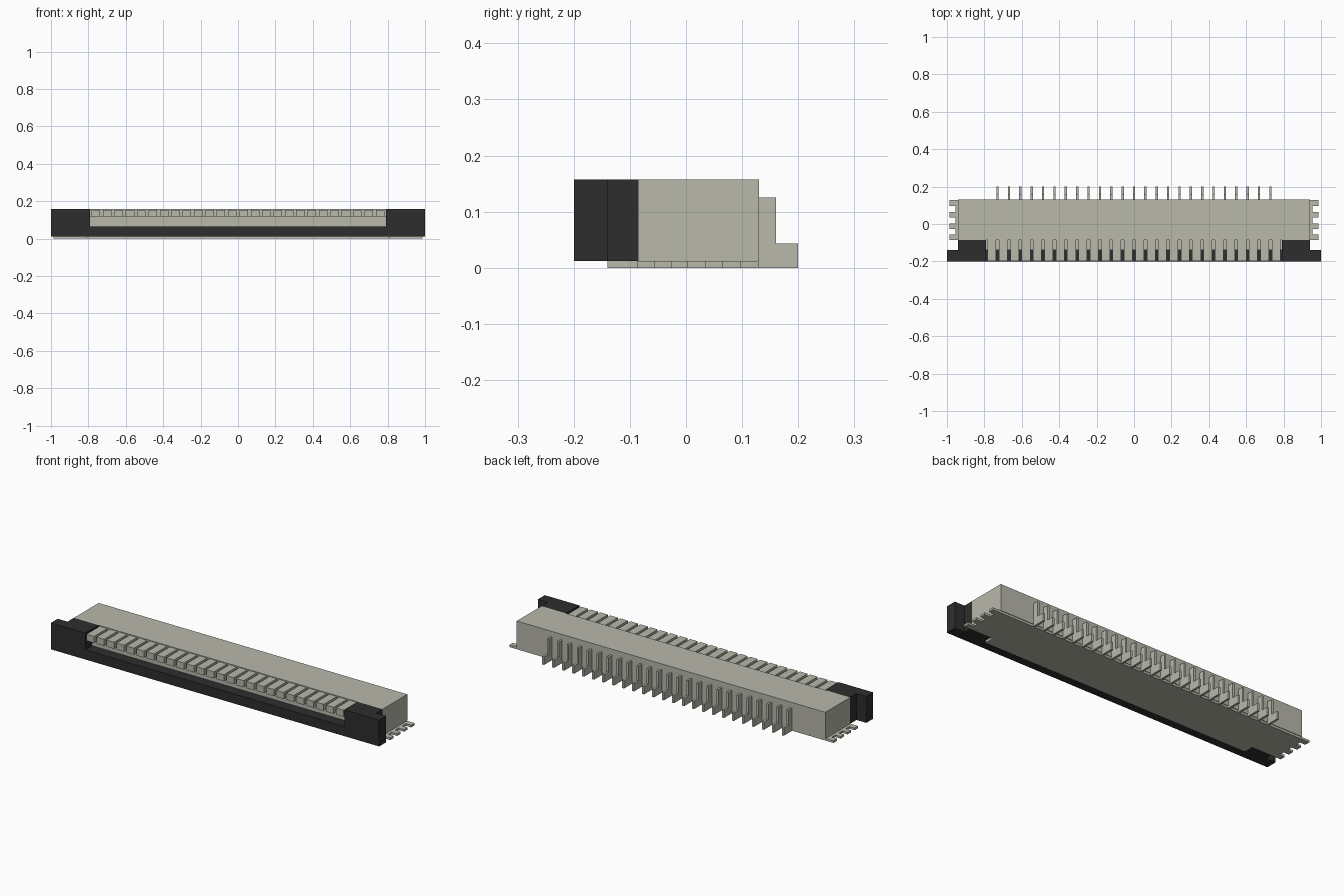
import bpy, bmesh

if "Cube" in bpy.data.objects:
    bpy.data.objects.remove(bpy.data.objects["Cube"], do_unlink=True)


def make_material(name, rgb):
    mat = bpy.data.materials.new(name)
    mat.use_nodes = True
    col = (*rgb, 1.0)
    mat.diffuse_color = col
    bsdf = next(n for n in mat.node_tree.nodes if n.type == 'BSDF_PRINCIPLED')
    bsdf.inputs["Base Color"].default_value = col
    bsdf.inputs["Roughness"].default_value = 0.6
    return mat


GREY = make_material("warm_grey", (0.48, 0.48, 0.41))
BLACK = make_material("soft_black", (0.027, 0.027, 0.027))


def prism(name, points, axis, lo, hi, mat):
    """Extrude a flat outline along x, y or z; points use the other two axes in order."""
    def place(a, b, c):
        return {'x': (c, a, b), 'y': (a, c, b), 'z': (a, b, c)}[axis]
    bm = bmesh.new()
    face = bm.faces.new([bm.verts.new(place(a, b, lo)) for a, b in points])
    ext = bmesh.ops.extrude_face_region(bm, geom=[face])
    top = [g for g in ext["geom"] if isinstance(g, bmesh.types.BMVert)]
    bmesh.ops.translate(bm, verts=top, vec=place(0, 0, hi - lo))
    bmesh.ops.recalc_face_normals(bm, faces=bm.faces)
    mesh = bpy.data.meshes.new(name)
    bm.to_mesh(mesh)
    bm.free()
    mesh.materials.append(mat)
    obj = bpy.data.objects.new(name, mesh)
    bpy.context.collection.objects.link(obj)
    return obj


def rect(x0, x1, y0, y1):
    return [(x0, y0), (x1, y0), (x1, y1), (x0, y1)]


def row(obj, count, pitch):
    arr = obj.modifiers.new("row", 'ARRAY')
    arr.count = count
    arr.use_relative_offset = False
    arr.use_constant_offset = True
    arr.constant_offset_displace = (pitch, 0, 0)


FLOOR, TOP = 0.012, 0.157
PITCH = 0.0608

# Housing block and the lower contact ledge below the fingers
prism("housing", rect(-0.94, 0.94, -0.085, 0.13), 'z', FLOOR, TOP, GREY)
prism("contact_ledge", rect(-0.79, 0.79, -0.14, -0.085), 'z', FLOOR, 0.117, GREY)

# Row of upper fingers reaching forward from the housing
finger = prism("finger_row", rect(-0.783, -0.737, -0.199, -0.085), 'z', 0.117, 0.153, GREY)
row(finger, 26, PITCH)

# Locking bar: front view outline is a shallow U
prism("locking_bar", [(-1, FLOOR), (1, FLOOR), (1, TOP), (0.79, TOP), (0.79, 0.065),
                      (-0.79, 0.065), (-0.79, TOP), (-1, TOP)], 'y', -0.2, -0.14, BLACK)

# Arms joining the locking bar to the housing
for side, s in (("left", 1), ("right", -1)):
    prism(side + "_arm", rect(s * 0.79, s * 0.94, -0.14, -0.085), 'z', FLOOR, TOP, BLACK)

# Base plate with toothed solder tabs on both ends
half = [(0.81, -0.14), (0.81, -0.086)]
for y0, y1 in ((-0.086, -0.056), (-0.026, 0.004), (0.035, 0.065), (0.097, 0.127)):
    if y0 > -0.08:
        half.append((0.955, y0))
    half += [(0.987, y0), (0.987, y1)]
    if y1 < 0.12:
        half.append((0.955, y1))
outline = half + [(-x, y) for x, y in reversed(half)]
prism("base_plate", outline, 'z', 0.0, FLOOR, GREY)

# L-shaped solder pins along the back
pin = prism("pin_row", [(0.128, 0), (0.2, 0), (0.2, 0.043), (0.16, 0.043),
                        (0.16, 0.125), (0.128, 0.125)],
            'x', -12 * PITCH - 0.006, -12 * PITCH + 0.006, GREY)
row(pin, 25, PITCH)
